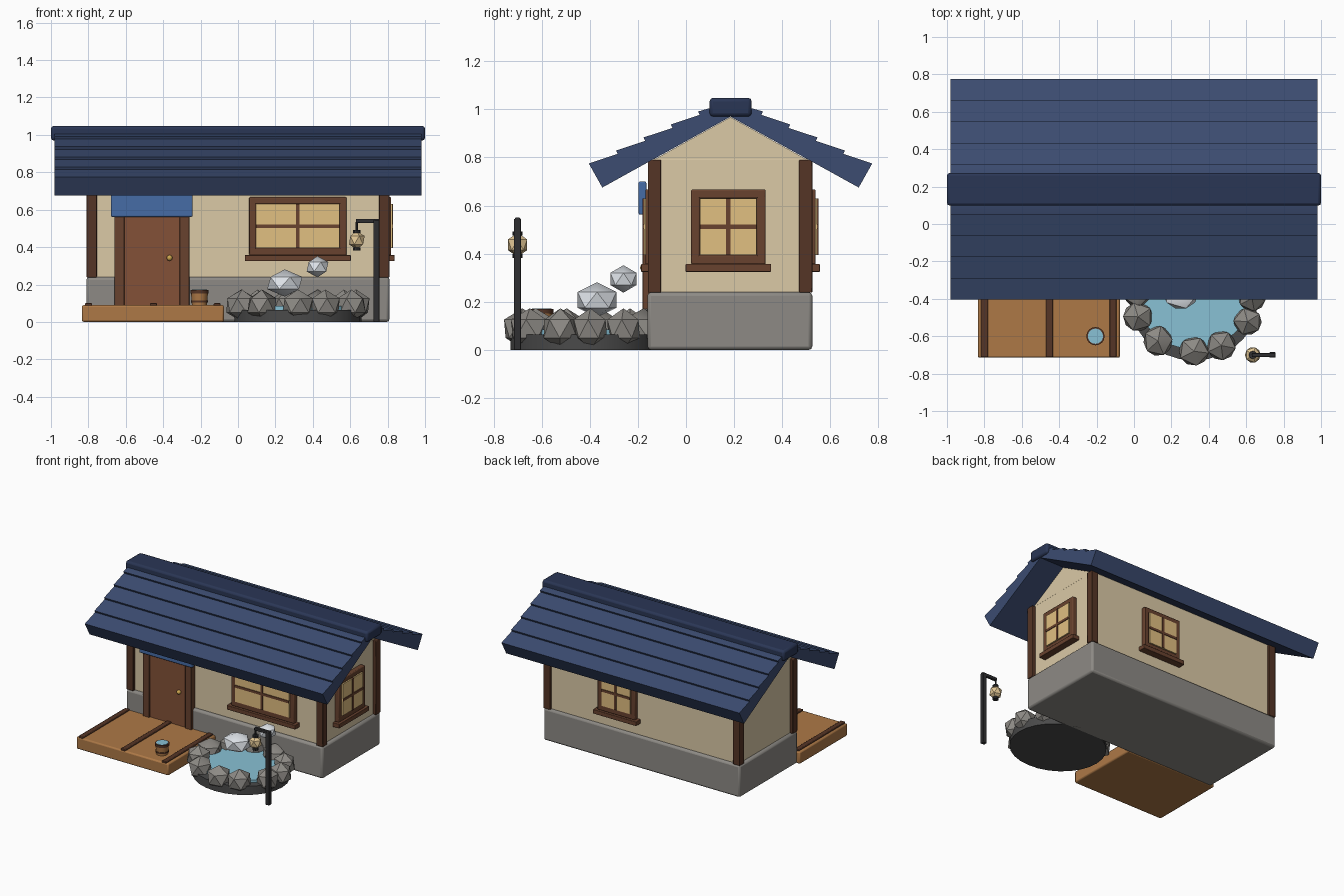
import bpy, bmesh, math, random
from mathutils import Vector

if "Cube" in bpy.data.objects:
    bpy.data.objects.remove(bpy.data.objects["Cube"])
random.seed(4)
YC = 0.185  # ridge line


def mat(name, r, g, b):
    m = bpy.data.materials.new(name)
    m.diffuse_color = [(c / 255) ** 2.2 for c in (r, g, b)] + [1]
    m.use_nodes = True
    m.node_tree.nodes["Principled BSDF"].inputs["Base Color"].default_value = m.diffuse_color
    return m


PLASTER = mat("plaster", 218, 200, 165)
STONE = mat("stone", 140, 137, 132)
DARK_STONE = mat("dark_stone", 75, 75, 75)
WOOD = mat("wood", 104, 68, 50)
DARK_WOOD = mat("dark_wood", 86, 56, 42)
DOOR = mat("door_wood", 130, 82, 58)
DECK = mat("deck_wood", 172, 120, 72)
ROOF = mat("roof_blue", 62, 77, 112)
RIDGE = mat("ridge_blue", 46, 57, 86)
CLOTH = mat("cloth_blue", 72, 108, 165)
GLASS = mat("warm_glass", 224, 190, 128)
WATER = mat("water", 135, 192, 212)
STEAM = mat("steam", 225, 230, 236)
IRON = mat("iron", 50, 50, 52)
LAMP = mat("lamp_paper", 226, 198, 148)
GOLD = mat("gold", 205, 165, 80)


def finish(name, bm, material, bevel=0, angle=35):
    bmesh.ops.recalc_face_normals(bm, faces=bm.faces)
    me = bpy.data.meshes.new(name)
    bm.to_mesh(me)
    bm.free()
    ob = bpy.data.objects.new(name, me)
    bpy.context.collection.objects.link(ob)
    me.materials.append(material)
    if bevel:
        mod = ob.modifiers.new("bevel", 'BEVEL')
        mod.width, mod.segments = bevel, 2
    bpy.ops.object.select_all(action='DESELECT')
    ob.select_set(True)
    bpy.context.view_layer.objects.active = ob
    bpy.ops.object.shade_smooth_by_angle(angle=math.radians(angle))
    return ob


def box(name, x, y, z, material, bevel=0.004):
    bm = bmesh.new()
    bmesh.ops.create_cube(bm, size=1)
    for v in bm.verts:
        v.co = Vector([(a + b) / 2 + c * (b - a) for (a, b), c in zip((x, y, z), v.co)])
    return finish(name, bm, material, bevel)


def prism(name, points, half_x, material, bevel=0):
    # a y/z outline drawn out along x
    bm = bmesh.new()
    f = bm.faces.new([bm.verts.new((-half_x, y, z)) for y, z in points])
    new = bmesh.ops.extrude_face_region(bm, geom=[f])["geom"]
    bmesh.ops.translate(bm, vec=(2 * half_x, 0, 0),
                        verts=[v for v in new if isinstance(v, bmesh.types.BMVert)])
    return finish(name, bm, material, bevel)


def disc(name, x, y, z0, z1, rx, ry, material, sides=24, taper=1):
    bm = bmesh.new()
    bmesh.ops.create_cone(bm, cap_ends=True, segments=sides, radius1=taper, radius2=1, depth=1)
    for v in bm.verts:
        v.co = (x + v.co.x * rx, y + v.co.y * ry, (z0 + z1) / 2 + v.co.z * (z1 - z0))
    return finish(name, bm, material)


def blob(name, pos, size, material, turn=0.0, sub=1):
    bm = bmesh.new()
    bmesh.ops.create_icosphere(bm, subdivisions=sub, radius=1)
    c, s = math.cos(turn), math.sin(turn)
    for v in bm.verts:
        x, y, z = v.co
        v.co = (pos[0] + (x * c - y * s) * size[0], pos[1] + (x * s + y * c) * size[1],
                pos[2] + z * size[2])
    return finish(name, bm, material, angle=40)


def window(name, side, centre, width):
    # side: front, back or right wall; u runs along the wall, d outward from it
    def part(label, u, d, z, m, bevel=0.003):
        u = (centre + u[0], centre + u[1])
        if side == "right":
            box(name + label, (0.785 + d[0], 0.785 + d[1]), u, z, m, bevel)
        elif side == "back":
            box(name + label, u, (0.505 + d[0], 0.505 + d[1]), z, m, bevel)
        else:
            box(name + label, u, (-0.135 - d[1], -0.135 - d[0]), z, m, bevel)
    h, t = width / 2, 0.037
    part("_frame_left", (-h, -h + t), (-0.01, 0.034), (0.355, 0.667), WOOD, 0.006)
    part("_frame_right", (h - t, h), (-0.01, 0.034), (0.355, 0.667), WOOD, 0.006)
    part("_frame_top", (-h, h), (-0.01, 0.034), (0.63, 0.667), WOOD, 0.006)
    part("_frame_bottom", (-h, h), (-0.01, 0.034), (0.355, 0.395), WOOD, 0.006)
    part("_glass", (-h + t, h - t), (-0.01, 0.040), (0.395, 0.63), GLASS, 0)
    part("_bar_upright", (-0.009, 0.009), (0, 0.045), (0.395, 0.63), WOOD, 0)
    part("_bar_cross", (-h + t, h - t), (0, 0.045), (0.503, 0.521), WOOD, 0)
    part("_sill", (-h - 0.023, h + 0.023), (-0.01, 0.052), (0.325, 0.357), WOOD)


# House body
box("foundation", (-0.81, 0.81), (-0.16, 0.525), (0, 0.24), STONE, 0.015)
box("walls", (-0.785, 0.785), (-0.135, 0.505), (0.22, 0.795), PLASTER)
prism("gable", [(-0.135, 0.79), (0.505, 0.79), (YC, 0.968)], 0.782, PLASTER)
for sx in (-1, 1):
    for ya in (-0.158, 0.47):
        x = sorted((sx * 0.755, sx * 0.81))
        box("corner_post", x, (ya, ya + 0.055), (0.238, 0.79), DARK_WOOD)

# Roof with five stepped courses on each slope
half = [(-0.348, 0.675)]
for k in range(5):
    ty, tz = -0.404 + 0.1135 * k, 0.775 + 0.054 * k
    if k:
        half.append((ty + 0.007, tz - 0.014))
    half.append((ty, tz))
outline = [(YC, 0.97)] + half + [(YC, 1.03)] + [(2 * YC - y, z) for y, z in reversed(half)]
prism("roof", outline, 0.982, ROOF)
box("ridge_cap", (-1, 1), (0.098, 0.273), (0.97, 1.048), RIDGE, 0.015)

# Windows
window("front_window", "front", 0.32, 0.52)
window("back_window", "back", 0.2, 0.31)
window("side_window", "right", 0.176, 0.31)

# Door
box("door_panel", (-0.61, -0.305), (-0.168, -0.12), (0.08, 0.62), DOOR)
for xa in (-0.66, -0.312):
    box("door_post", (xa, xa + 0.052), (-0.18, -0.12), (0.08, 0.64), WOOD)
box("door_lintel", (-0.66, -0.26), (-0.18, -0.12), (0.6, 0.65), WOOD)
box("door_curtain", (-0.68, -0.243), (-0.197, -0.165), (0.562, 0.70), CLOTH, 0.006)
blob("door_knob", (-0.366, -0.175, 0.342), (0.016,) * 3, GOLD, sub=2)

# Deck with cross strips
box("deck", (-0.835, -0.075), (-0.715, -0.15), (0, 0.09), DECK, 0.01)
for xa in (-0.818, -0.47, -0.13):
    box("deck_strip", (xa, xa + 0.037), (-0.712, -0.16), (0.08, 0.1), DARK_WOOD)

# Bucket
disc("bucket", -0.206, -0.6, 0.088, 0.165, 0.046, 0.046, DECK, 16, 0.88)
disc("bucket_band_low", -0.206, -0.6, 0.105, 0.115, 0.046, 0.046, DARK_WOOD, 16)
disc("bucket_band_high", -0.206, -0.6, 0.152, 0.17, 0.049, 0.049, DARK_WOOD, 16)
disc("bucket_water", -0.206, -0.6, 0.16, 0.173, 0.041, 0.041, WATER, 16)

# Hot pool ringed with rocks
PX, PY = 0.32, -0.42
disc("pool_base", PX, PY, 0, 0.065, 0.34, 0.31, DARK_STONE, 28)
disc("pool_water", PX, PY, 0.05, 0.085, 0.29, 0.25, WATER, 28)
for deg in (5, 38, 70, 102, 134, 166, 197, 232, 270, 298, 337):
    a = math.radians(deg)
    r = random.uniform(0.078, 0.092)
    blob("pool_rock", (PX + 0.312 * math.cos(a), PY + 0.26 * math.sin(a), 0.088),
         (r, r * random.uniform(0.95, 1.08), 0.085), STONE, random.uniform(0, 6))

# Steam puffs
blob("steam_large", (0.25, -0.37, 0.208), (0.105, 0.095, 0.073), STEAM)
blob("steam_small", (0.425, -0.26, 0.295), (0.065, 0.064, 0.057), STEAM)

# Lamp post
box("lamp_post", (0.725, 0.757), (-0.715, -0.685), (0, 0.545), IRON)
box("lamp_arm", (0.63, 0.757), (-0.711, -0.689), (0.528, 0.55), IRON)
disc("lamp_hook", 0.635, -0.7, 0.48, 0.535, 0.006, 0.006, IRON, 8)
blob("lantern", (0.635, -0.7, 0.437), (0.047, 0.047, 0.05), LAMP)
disc("lantern_cap", 0.635, -0.7, 0.476, 0.492, 0.021, 0.021, IRON, 10)
disc("lantern_foot", 0.635, -0.7, 0.382, 0.398, 0.021, 0.021, IRON, 10)
